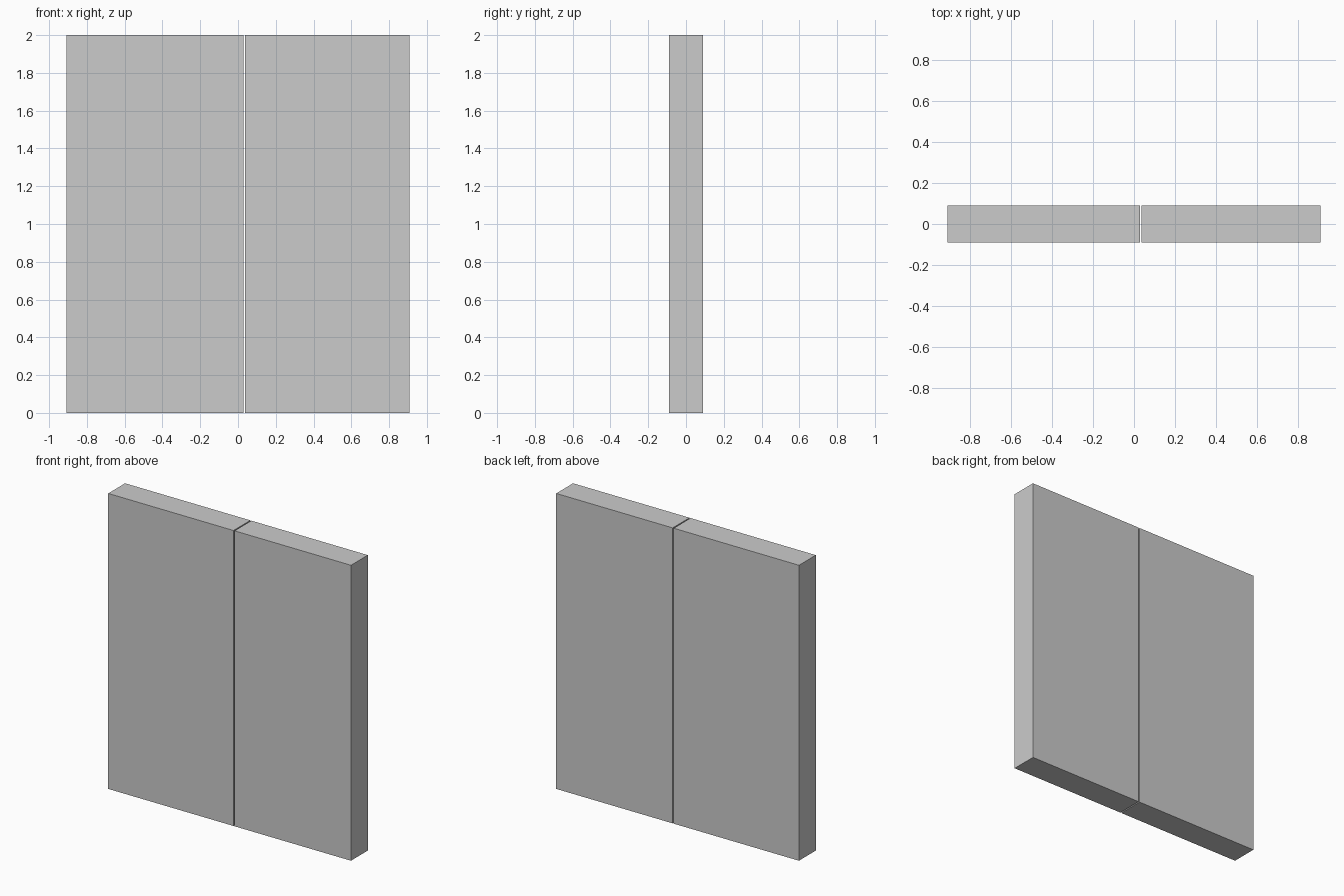
import bpy

if "Cube" in bpy.data.objects:
    bpy.data.objects.remove(bpy.data.objects["Cube"])

HALF_WIDTH, HALF_DEPTH, HEIGHT = 0.909, 0.09, 2.0
GAP_LEFT, GAP_RIGHT = 0.029, 0.037


def panel(name, x0, x1):
    """Upright slab spanning x0..x1, standing on the floor."""
    bpy.ops.mesh.primitive_cube_add(size=1, location=((x0 + x1) / 2, 0, HEIGHT / 2))
    obj = bpy.context.object
    obj.name = name
    obj.scale = (x1 - x0, 2 * HALF_DEPTH, HEIGHT)
    bpy.ops.object.transform_apply(location=False, rotation=False, scale=True)
    return obj


# Two door leaves separated by a thin open gap
panel("left_door_leaf", -HALF_WIDTH, GAP_LEFT)
panel("right_door_leaf", GAP_RIGHT, HALF_WIDTH)
